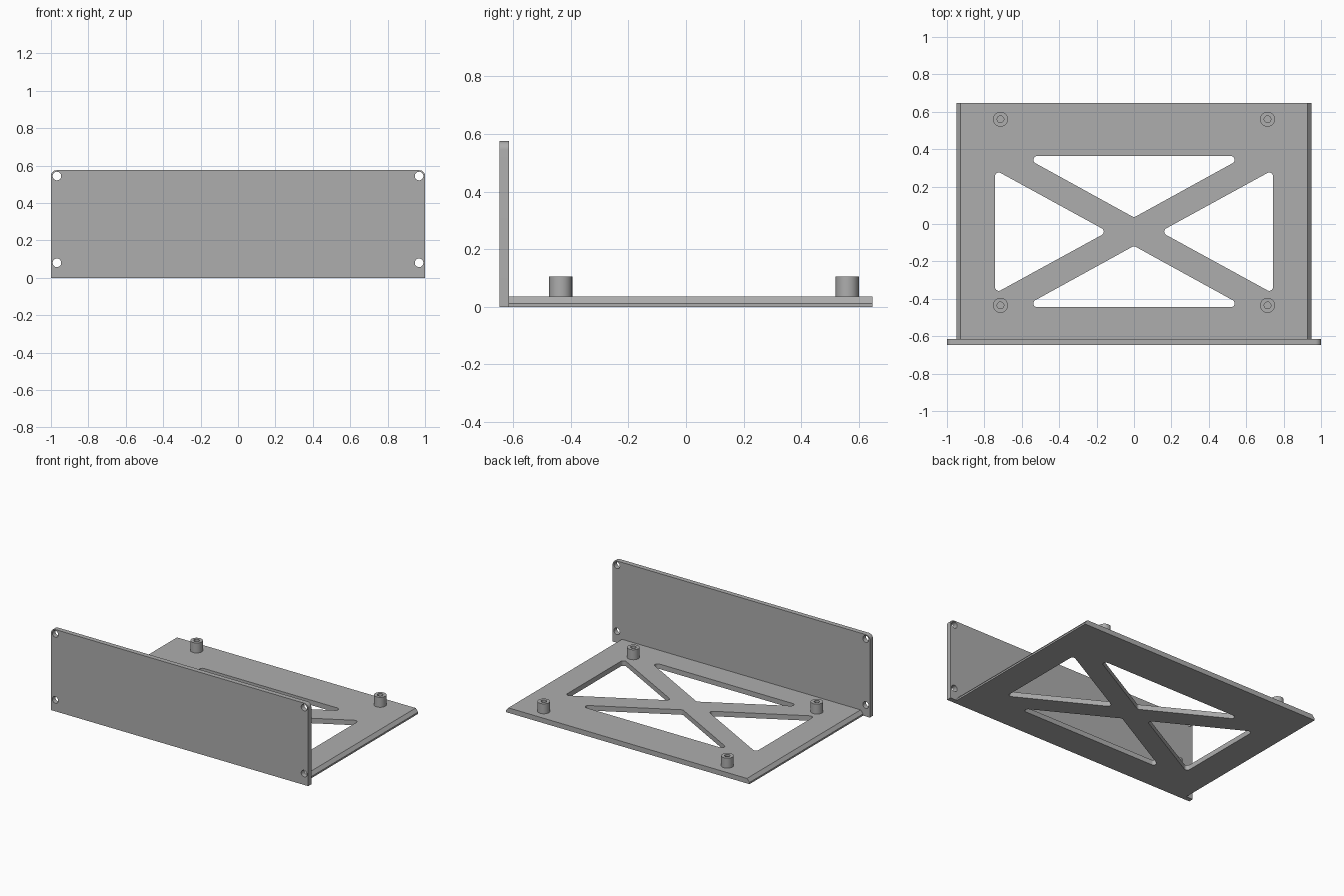
import bpy
import bmesh
from math import pi, cos, sin
from mathutils import Vector, Matrix

cube = bpy.data.objects.get("Cube")
if cube:
    bpy.data.objects.remove(cube, do_unlink=True)

grey = bpy.data.materials.new("plain grey")
grey.use_nodes = True
colour = (0.42, 0.42, 0.42, 1)
grey.diffuse_color = colour
grey.node_tree.nodes["Principled BSDF"].inputs["Base Color"].default_value = colour


def fillet(corners, radius, steps=8):
    """Round the corners of a convex, counter-clockwise 2D outline."""
    points = []
    count = len(corners)
    for i in range(count):
        p = Vector(corners[i])
        a = (Vector(corners[i - 1]) - p).normalized()
        b = (Vector(corners[(i + 1) % count]) - p).normalized()
        half = a.angle(b) / 2
        centre = p + (a + b).normalized() * radius / sin(half)
        sweep = pi - 2 * half
        start = Vector((a.y, -a.x)) * radius   # outward normal of incoming edge
        if start.dot(b) > 0:
            start = -start
        for k in range(steps + 1):
            points.append(centre + Matrix.Rotation(sweep * k / steps, 2) @ start)
    return points


def circle(x, y, radius, sides=32):
    return [(x + radius * cos(2 * pi * i / sides), y + radius * sin(2 * pi * i / sides))
            for i in range(sides)]


def prism(name, outline, plane, low, high):
    """Extrude an outline along z (plane 'xy') or along y (plane 'xz')."""
    bm = bmesh.new()
    rings = []
    for d in (low, high):
        rings.append([bm.verts.new((u, v, d) if plane == "xy" else (u, d, v))
                      for u, v in outline])
    bm.faces.new(rings[0])
    bm.faces.new(rings[1])
    n = len(outline)
    for i in range(n):
        j = (i + 1) % n
        bm.faces.new((rings[0][i], rings[0][j], rings[1][j], rings[1][i]))
    bmesh.ops.recalc_face_normals(bm, faces=bm.faces)
    mesh = bpy.data.meshes.new(name)
    bm.to_mesh(mesh)
    bm.free()
    mesh.materials.append(grey)
    obj = bpy.data.objects.new(name, mesh)
    bpy.context.collection.objects.link(obj)
    return obj


def select_only(obj):
    bpy.ops.object.select_all(action="DESELECT")
    obj.select_set(True)
    bpy.context.view_layer.objects.active = obj


def finish(obj, cutters):
    """Cut the openings, then smooth the rounded walls."""
    select_only(obj)
    for cutter in cutters:
        cutter.hide_render = True
        mod = obj.modifiers.new("opening", "BOOLEAN")
        mod.operation = "DIFFERENCE"
        mod.solver = "EXACT"
        mod.object = cutter
        bpy.ops.object.modifier_apply(modifier=mod.name)
        bpy.data.objects.remove(cutter, do_unlink=True)
    select_only(obj)
    bpy.ops.object.shade_smooth_by_angle(angle=0.52)


BACK, PANEL_BACK, TRAY_TOP = 0.648, -0.614, 0.035

# Base tray with chamfered long edges
half_section = [(0.948, 0), (0.948, 0.012), (0.928, TRAY_TOP)]
section = half_section + [(-x, z) for x, z in reversed(half_section)]
tray = prism("base_tray", section, "xz", PANEL_BACK, BACK)

# Four rounded triangular openings that leave a diagonal cross brace
MID_Y = -0.041
openings = []
for s in (1, -1):
    end = [(s * 0.14, MID_Y), (s * 0.743, MID_Y - s * 0.33), (s * 0.743, MID_Y + s * 0.33)]
    long = [(0, MID_Y + s * 0.076), (s * 0.596, MID_Y + s * 0.404),
            (-s * 0.596, MID_Y + s * 0.404)]
    for shape in (end, long):
        openings.append(prism("opening_cutter", fillet(shape, 0.02), "xy", -0.1, 0.1))
finish(tray, openings)

# Upright front panel with rounded top corners and four screw holes
R = 0.03
TOP = 0.575
arc = [(1 - R + R * cos(pi / 2 * i / 8), TOP - R + R * sin(pi / 2 * i / 8)) for i in range(9)]
half = [(1, 0)] + arc
panel = prism("front_panel", half + [(-x, z) for x, z in reversed(half)],
              "xz", -BACK, PANEL_BACK)
holes = [prism("hole_cutter", circle(x, z, 0.023), "xz", -0.8, -0.5)
         for x in (-0.968, 0.968) for z in (0.08, 0.544)]
finish(panel, holes)

# Hollow mounting posts
for side, x in (("left", 0.714), ("right", -0.714)):
    for end, y in (("front", -0.435), ("back", 0.56)):
        post = prism(f"{end}_{side}_post", circle(x, y, 0.04), "xy", TRAY_TOP - 0.005, 0.105)
        bore = prism("bore_cutter", circle(x, y, 0.018), "xy", TRAY_TOP, 0.2)
        finish(post, [bore])
